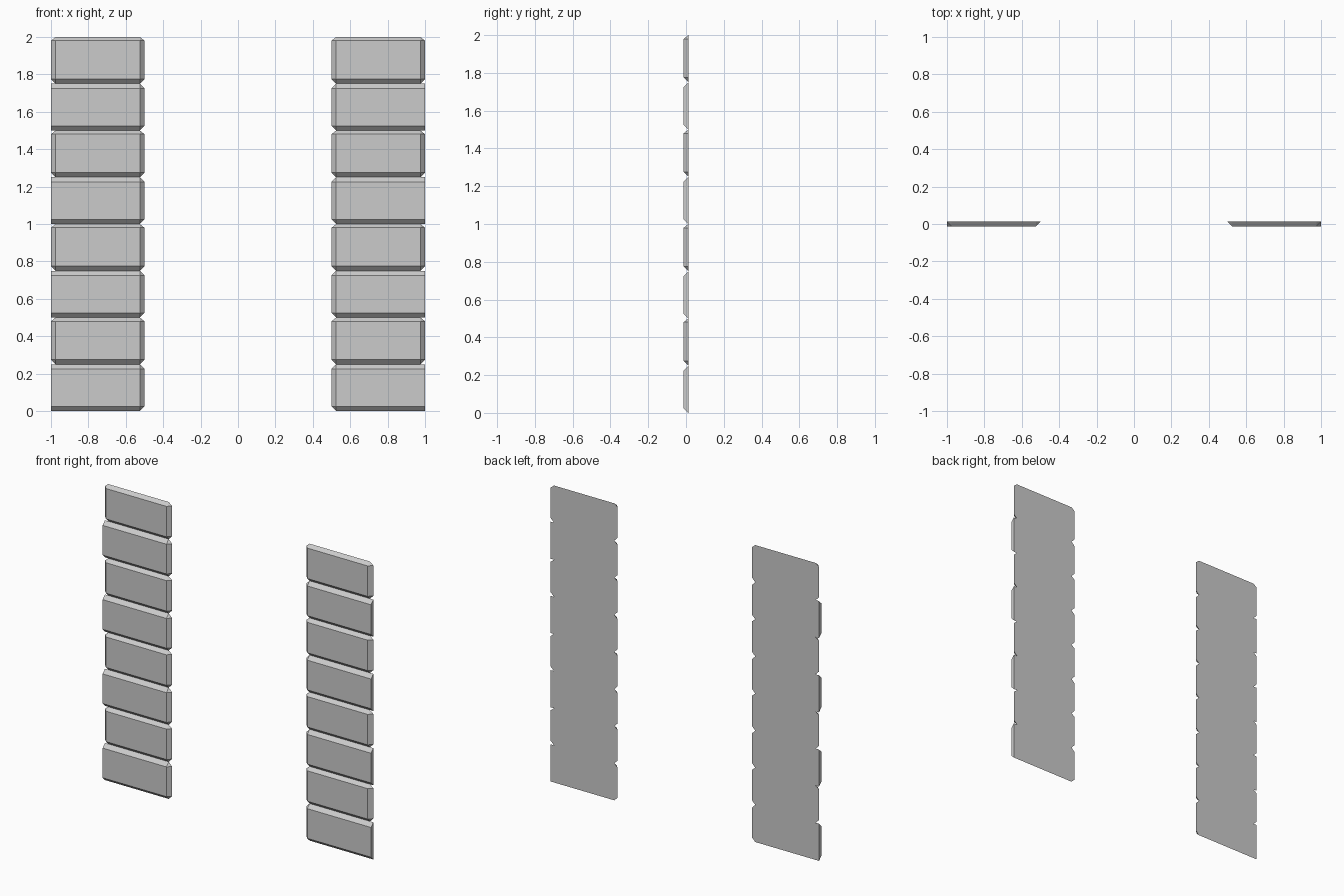
import bpy, bmesh

if "Cube" in bpy.data.objects:
    bpy.data.objects.remove(bpy.data.objects["Cube"])

T = 0.0125          # half thickness
B = 0.025           # chamfer size
H = 0.25            # block height


def add_block(bm, x_in, x_out, z0, chamfer_out, side, top):
    """Chamfered corner stone: flat back outline, inset front face."""
    z1 = z0 + H
    cut = B if chamfer_out else 0.0
    xf = x_out - cut

    def v(x, y, z):
        return bm.verts.new((side * x, y, z))

    # front rectangle, from lower inner corner round
    f = [v(x_in + B, -T, z0 + B), v(xf, -T, z0 + B),
         v(xf, -T, z1 - top), v(x_in + B, -T, z1 - top)]
    # back outline: pairs of points per clipped corner
    bl = [v(x_in, T, z0 + B), v(x_in + B, T, z0)]
    tl = [v(x_in + B, T, z1), v(x_in, T, z1 - top)]
    if chamfer_out:
        br = [v(xf, T, z0), v(x_out, T, z0 + B)]
        tr = [v(x_out, T, z1 - top), v(xf, T, z1)]
    else:
        br, tr = [v(x_out, T, z0)], [v(x_out, T, z1)]
    corners = [bl, br, tr, tl]
    bm.faces.new(f)
    bm.faces.new([p for c in corners for p in c])
    for i in range(4):
        j = (i + 1) % 4
        bm.faces.new([f[i], f[j], corners[j][0], corners[i][-1]])
        if len(corners[i]) == 2:
            bm.faces.new([f[i]] + corners[i])


# Two mirrored columns of eight stones; every second one is chamfered outside
for name, side in (("left_quoin_column", -1), ("right_quoin_column", 1)):
    bm = bmesh.new()
    for k in range(8):
        odd = k % 2 == 1
        add_block(bm, 0.5, 1.0, k * H, odd, side, 0.02 if odd else B)
    bmesh.ops.recalc_face_normals(bm, faces=bm.faces)
    mesh = bpy.data.meshes.new(name)
    bm.to_mesh(mesh)
    bm.free()
    bpy.context.collection.objects.link(bpy.data.objects.new(name, mesh))
